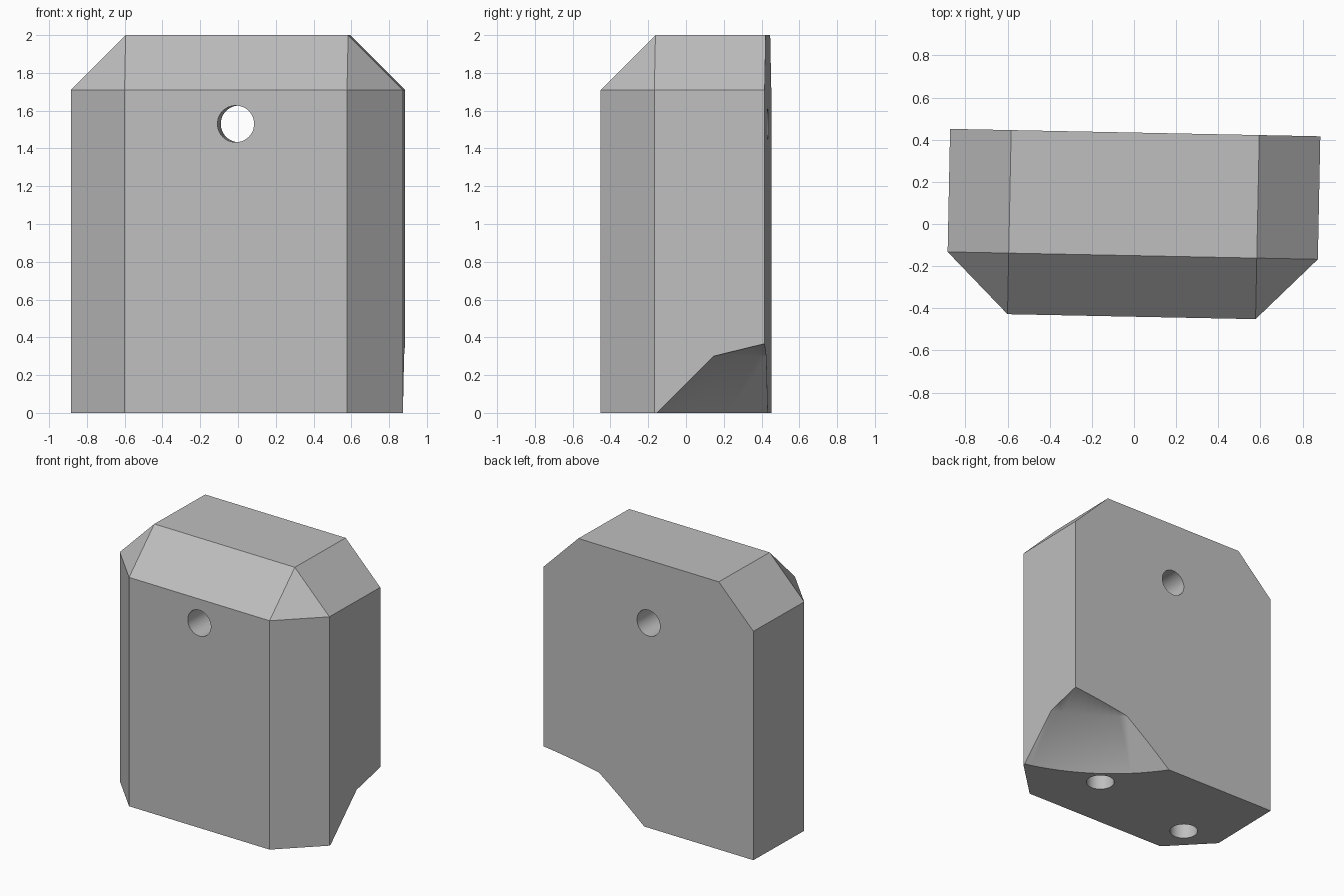
import bpy
import bmesh
from math import radians, pi
from mathutils import Matrix, Vector

cube = bpy.data.objects.get("Cube")
if cube:
    bpy.data.objects.remove(cube, do_unlink=True)

HALF_W, HALF_D, HEIGHT, CHAMFER = 0.879, 0.437, 2.0, 0.29
HOLE_R = 0.097
TURN = Matrix.Translation((-0.003, -0.003, 0)) @ Matrix.Rotation(radians(-1.15), 4, "Z")

grey = bpy.data.materials.new("plain grey")
grey.use_nodes = True
grey.diffuse_color = (0.52, 0.52, 0.52, 1)
grey.node_tree.nodes["Principled BSDF"].inputs["Base Color"].default_value = (0.52, 0.52, 0.52, 1)


def make_object(name, bm):
    bmesh.ops.recalc_face_normals(bm, faces=bm.faces)
    mesh = bpy.data.meshes.new(name)
    bm.to_mesh(mesh)
    bm.free()
    mesh.materials.append(grey)
    obj = bpy.data.objects.new(name, mesh)
    bpy.context.collection.objects.link(obj)
    return obj


def cylinder_cutter(name, depth, matrix):
    bm = bmesh.new()
    bmesh.ops.create_cone(bm, cap_ends=True, segments=48, radius1=HOLE_R,
                          radius2=HOLE_R, depth=depth, matrix=matrix)
    return make_object(name, bm)


# Block: chamfered at the front corners and around three sides of the top
bm = bmesh.new()
for side in (-1, 1):
    inner = side * (HALF_W - CHAMFER)
    step = CHAMFER - HALF_D
    for z in (0, HEIGHT - CHAMFER):
        for x, y in ((side * HALF_W, HALF_D), (side * HALF_W, step), (inner, -HALF_D)):
            bm.verts.new((x, y, z))
    for y in (HALF_D, step):
        bm.verts.new((inner, y, HEIGHT))
bmesh.ops.convex_hull(bm, input=bm.verts)
bmesh.ops.dissolve_limit(bm, angle_limit=radians(1), verts=bm.verts, edges=bm.edges)
bmesh.ops.transform(bm, matrix=TURN, verts=bm.verts)
block = make_object("block", bm)

# Corner recess: a large two-slope turned shape centred outside the block
bm = bmesh.new()
profile = ((0, -0.2), (1.653, -0.2), (1.17, 0.3), (0.9, 0.37), (0, 0.6))
verts = [bm.verts.new((-r, 0, z)) for r, z in profile]
edges = [bm.edges.new(pair) for pair in zip(verts, verts[1:])]
bmesh.ops.spin(bm, geom=verts + edges, cent=(0, 0, 0), axis=(0, 0, 1),
               angle=2 * pi, steps=128, use_merge=True)
bmesh.ops.remove_doubles(bm, verts=bm.verts, dist=0.0001)
bmesh.ops.translate(bm, vec=Vector((1.248, 1.256, 0)), verts=bm.verts)
cutters = [make_object("recess_cutter", bm)]

# Through hole near the top, and two blind holes in the underside
across = TURN @ Matrix.Translation((0, 0, 1.53)) @ Matrix.Rotation(pi / 2, 4, "X")
cutters.append(cylinder_cutter("cross_hole_cutter", 2, across))
for x, y in ((0.30, -0.01), (-0.59, -0.16)):
    cutters.append(cylinder_cutter("base_hole_cutter", 1.2, Matrix.Translation((x, y, 0))))

# Cut everything out of the block
bpy.ops.object.select_all(action="DESELECT")
bpy.context.view_layer.objects.active = block
block.select_set(True)
for cutter in cutters:
    cutter.hide_render = True
    mod = block.modifiers.new(cutter.name, "BOOLEAN")
    mod.operation = "DIFFERENCE"
    mod.solver = "EXACT"
    mod.object = cutter
    bpy.ops.object.modifier_apply(modifier=mod.name)
    bpy.data.objects.remove(cutter, do_unlink=True)

bpy.ops.object.shade_smooth_by_angle(angle=radians(33))
